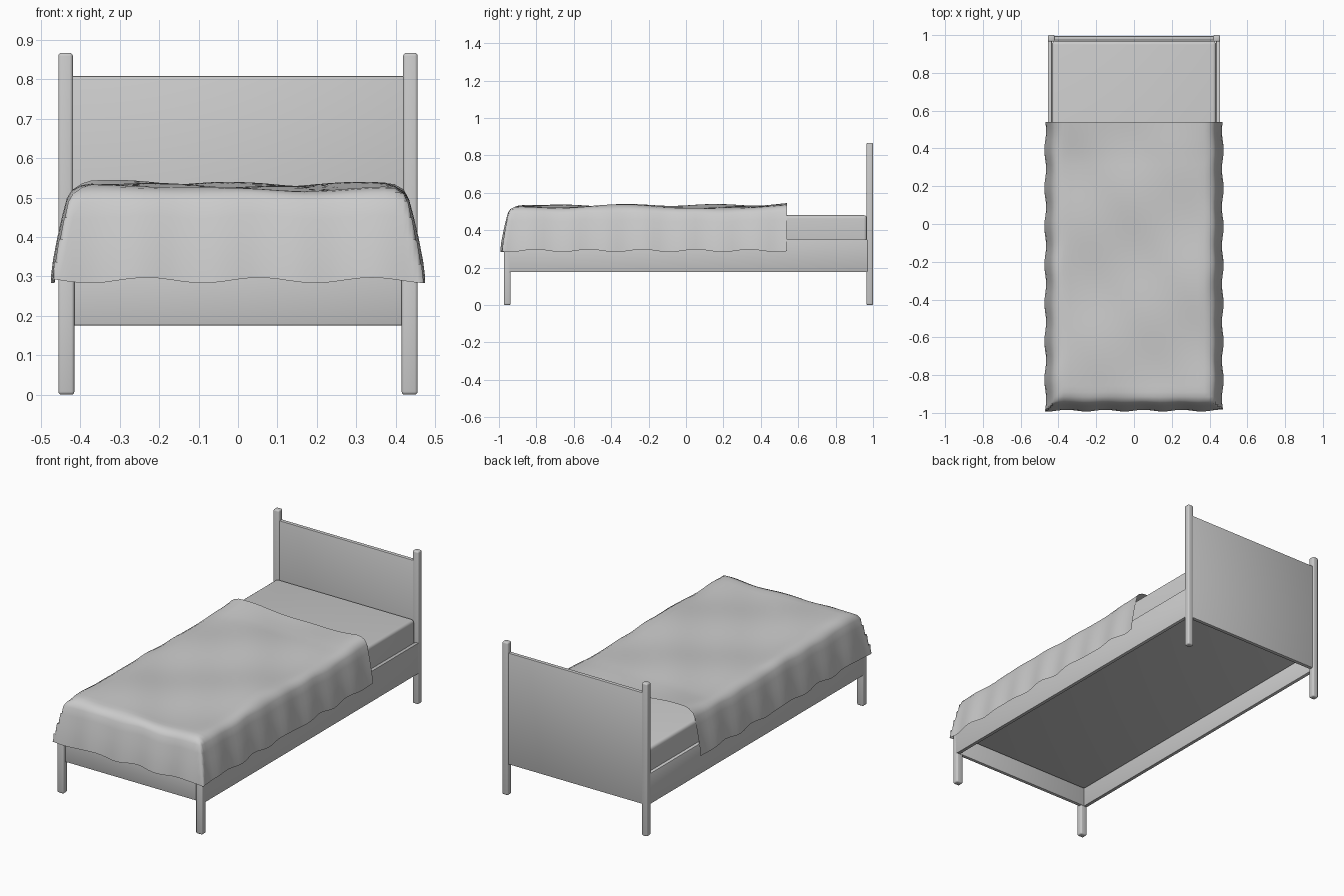
import bpy, bmesh
from math import sin, radians

old = bpy.data.objects.get("Cube")
if old:
    bpy.data.objects.remove(old, do_unlink=True)

grey = bpy.data.materials.new("plain grey")
grey.use_nodes = True
grey.diffuse_color = (0.6, 0.6, 0.6, 1)
grey.node_tree.nodes["Principled BSDF"].inputs["Base Color"].default_value = (0.6, 0.6, 0.6, 1)


def finish(name, bm, angle=35):
    bmesh.ops.recalc_face_normals(bm, faces=bm.faces)
    mesh = bpy.data.meshes.new(name)
    bm.to_mesh(mesh)
    bm.free()
    mesh.materials.append(grey)
    ob = bpy.data.objects.new(name, mesh)
    bpy.context.collection.objects.link(ob)
    bpy.ops.object.select_all(action="DESELECT")
    ob.select_set(True)
    bpy.context.view_layer.objects.active = ob
    bpy.ops.object.shade_smooth_by_angle(angle=radians(angle))
    return ob


def box(name, x, y, z, bevel=0.003, segments=2):
    """Rounded box from three (low, high) ranges."""
    bm = bmesh.new()
    bmesh.ops.create_cube(bm, size=1)
    for v in bm.verts:
        v.co = [r[0] + (c + 0.5) * (r[1] - r[0]) for c, r in zip(v.co, (x, y, z))]
    bmesh.ops.bevel(bm, geom=bm.edges[:], offset=bevel, segments=segments,
                    profile=0.5, affect="EDGES")
    return finish(name, bm)


# Posts and side rails, mirrored left and right
for side, s in (("left", 1), ("right", -1)):
    def span(a, b):
        return tuple(sorted((a * s, b * s)))
    box(side + "_head_post", span(0.419, 0.456), (0.965, 1.0), (0, 0.867), 0.008, 3)
    box(side + "_foot_leg", span(0.415, 0.456), (-0.973, -0.937), (0, 0.35), 0.008, 3)
    box(side + "_side_rail", span(0.435, 0.456), (-0.95, 0.97), (0.176, 0.35))

# Boards across the bed
box("foot_rail", (-0.456, 0.456), (-0.955, -0.935), (0.176, 0.35))
box("headboard", (-0.43, 0.43), (0.972, 0.994), (0.176, 0.808))

# Mattress resting inside the rails
box("mattress", (-0.435, 0.435), (-0.935, 0.968), (0.275, 0.48), 0.018, 4)

# Blanket: cloth grid that bends over the sides and the foot
BEND = [(-0.06, 0.0), (-0.035, 0.004), (-0.012, 0.016), (0.0, 0.035),
        (0.01, 0.075), (0.022, 0.13), (0.033, 0.19), (0.038, 0.236)]
EDGE_X, EDGE_Y, TOP = 0.432, -0.95, 0.526
INNER_X, INNER_Y, HEAD_Y = EDGE_X - 0.06, EDGE_Y + 0.06, 0.54
NX, NY, LAST = 22, 44, len(BEND) - 1


def axis_row(start, end, count):
    return [start + (end - start) * i / count for i in range(count + 1)]


# Each column is a position and how far down the bend it lies
cols = [(-EDGE_X - o, i) for i, (o, d) in reversed(list(enumerate(BEND)))][:-1]
cols += [(x, 0) for x in axis_row(-INNER_X, INNER_X, NX)]
cols += [(EDGE_X + o, i) for i, (o, d) in enumerate(BEND)][1:]
rows = [(EDGE_Y - o, i) for i, (o, d) in reversed(list(enumerate(BEND)))][:-1]
rows += [(y, 0) for y in axis_row(INNER_Y, HEAD_Y, NY)]

bm = bmesh.new()
grid = []
for y, j in rows:
    line = []
    for x, i in cols:
        k = max(i, j)
        hang = k / LAST
        lump = (0.006 * sin(7 * x + 5 * y + 1) + 0.005 * sin(9 * y - 6 * x)
                + 0.003 * sin(17 * x + 12 * y))
        # The head end lifts a little
        lift = 0.008 * max(0, (y - 0.35) / 0.19)
        hem = 0.007 * sin(22 * (x if j >= i else y) + 0.4)
        z = TOP - BEND[k][1] + (lump + lift) * (1 - hang) + hem * hang
        ripple = 0.005 * hang * sin(31 * y + 2)
        px = x + (ripple if i else 0) * (1 if x > 0 else -1)
        py = y + (0.005 * hang * sin(31 * x) if j else 0)
        line.append(bm.verts.new((px, py, z)))
    grid.append(line)
for r0, r1 in zip(grid, grid[1:]):
    for a, b, c, d in zip(r0, r0[1:], r1[1:], r1):
        bm.faces.new((a, b, c, d))
finish("blanket", bm, 60)
